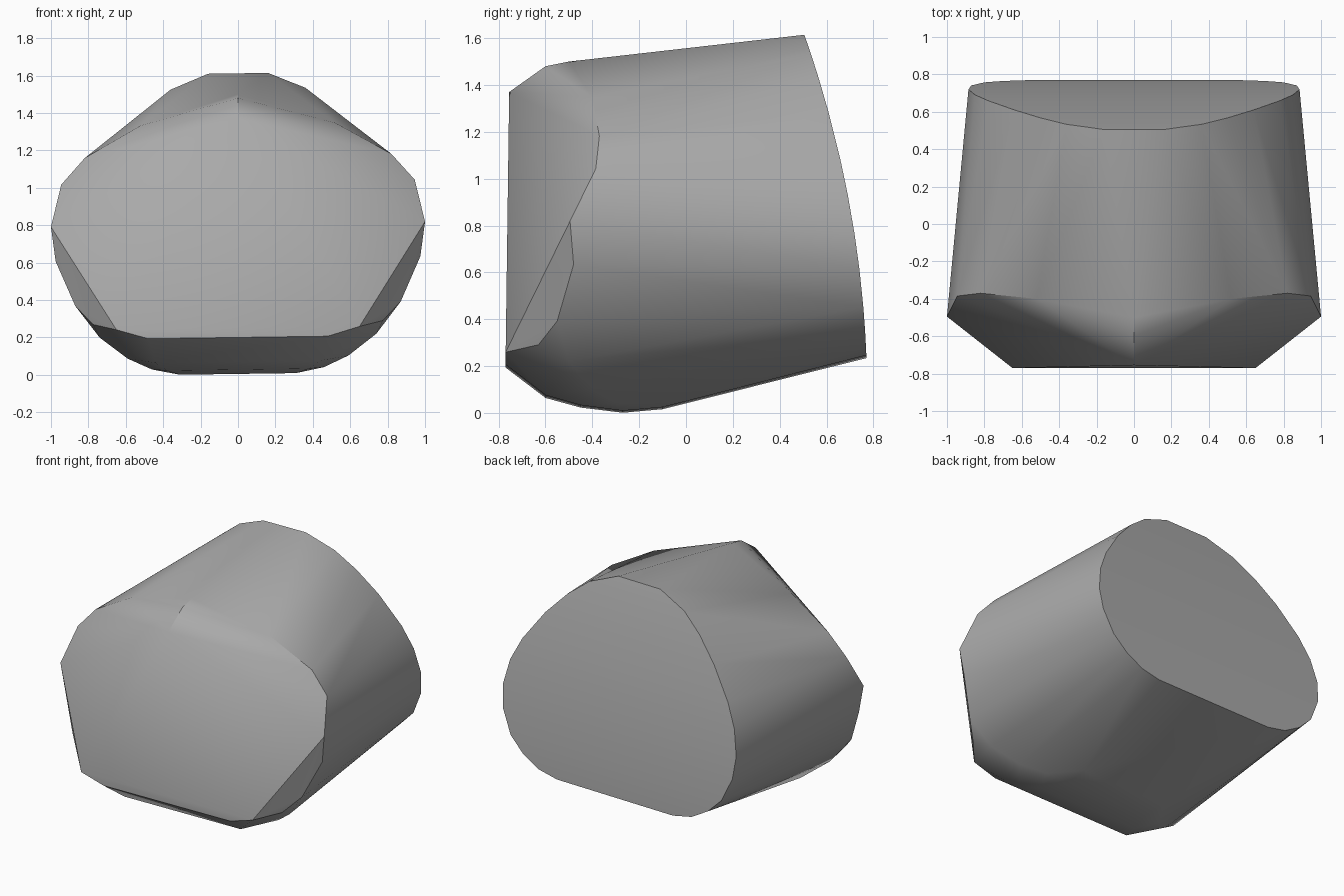
import bpy
import bmesh
import math

cube = bpy.data.objects.get("Cube")
if cube:
    bpy.data.objects.remove(cube, do_unlink=True)

ROLL = 0.014  # slight sideways tilt of the whole body


def rim_y(z):
    """Depth of the gently bowed back cap at a given height."""
    return 0.77 - 0.11 * (z - 0.24) ** 2 - 0.042 * (z - 0.24)


# Outline of the back cap, half of it, as (x, z)
rim = [(0.16, 1.59), (0.25, 1.575), (0.36, 1.53), (0.5, 1.42), (0.64, 1.27),
       (0.78, 1.07), (0.85, 0.92), (0.885, 0.75), (0.87, 0.6), (0.8, 0.44),
       (0.7, 0.34), (0.58, 0.27), (0.44, 0.24)]
points = [(x, rim_y(z), z) for x, z in rim]
points.append((0.16, 0.505, 1.612))

# Front face corners and the ridge above it
points += [(0, -0.755, 1.37), (0, -0.6, 1.48), (0, -0.5, 1.5),
           (1, -0.495, 0.805), (0.65, -0.77, 0.25), (0.48, -0.77, 0.2)]
# Shoulder edge
points += [(0.52, -0.4, 1.34), (0.7, -0.35, 1.24), (0.82, -0.37, 1.17),
           (0.945, -0.385, 1.03)]
# Curved facet beside the front face
points += [(0.975, -0.48, 0.62), (0.87, -0.55, 0.38), (0.775, -0.63, 0.28)]
# Rounded underside
points += [(0.44, -0.6, 0.07), (0.38, -0.45, 0.028), (0.31, -0.27, 0.005),
           (0.32, -0.1, 0.02), (0.46, -0.3, 0.035), (0.59, -0.4, 0.095),
           (0.74, -0.5, 0.21)]

# Wrap the mirrored points in one convex skin
bm = bmesh.new()
for x, y, z in points:
    for side in ((1, -1) if x else (1,)):
        bm.verts.new((side * x, y, z + ROLL * side * x))
hull = bmesh.ops.convex_hull(bm, input=bm.verts)
loose = {g for g in hull["geom_interior"] + hull["geom_unused"]
         if isinstance(g, bmesh.types.BMVert)}
bmesh.ops.delete(bm, geom=list(loose), context="VERTS")
bmesh.ops.recalc_face_normals(bm, faces=bm.faces)

mesh = bpy.data.meshes.new("rounded_body")
bm.to_mesh(mesh)
bm.free()
body = bpy.data.objects.new("rounded_body", mesh)
bpy.context.collection.objects.link(body)

# Plain grey surface
grey = bpy.data.materials.new("plain grey")
grey.use_nodes = True
colour = (0.4, 0.4, 0.4, 1)
grey.diffuse_color = colour
grey.node_tree.nodes["Principled BSDF"].inputs["Base Color"].default_value = colour
mesh.materials.append(grey)

bpy.ops.object.select_all(action="DESELECT")
body.select_set(True)
bpy.context.view_layer.objects.active = body
bpy.ops.object.shade_smooth_by_angle(angle=math.radians(30))
